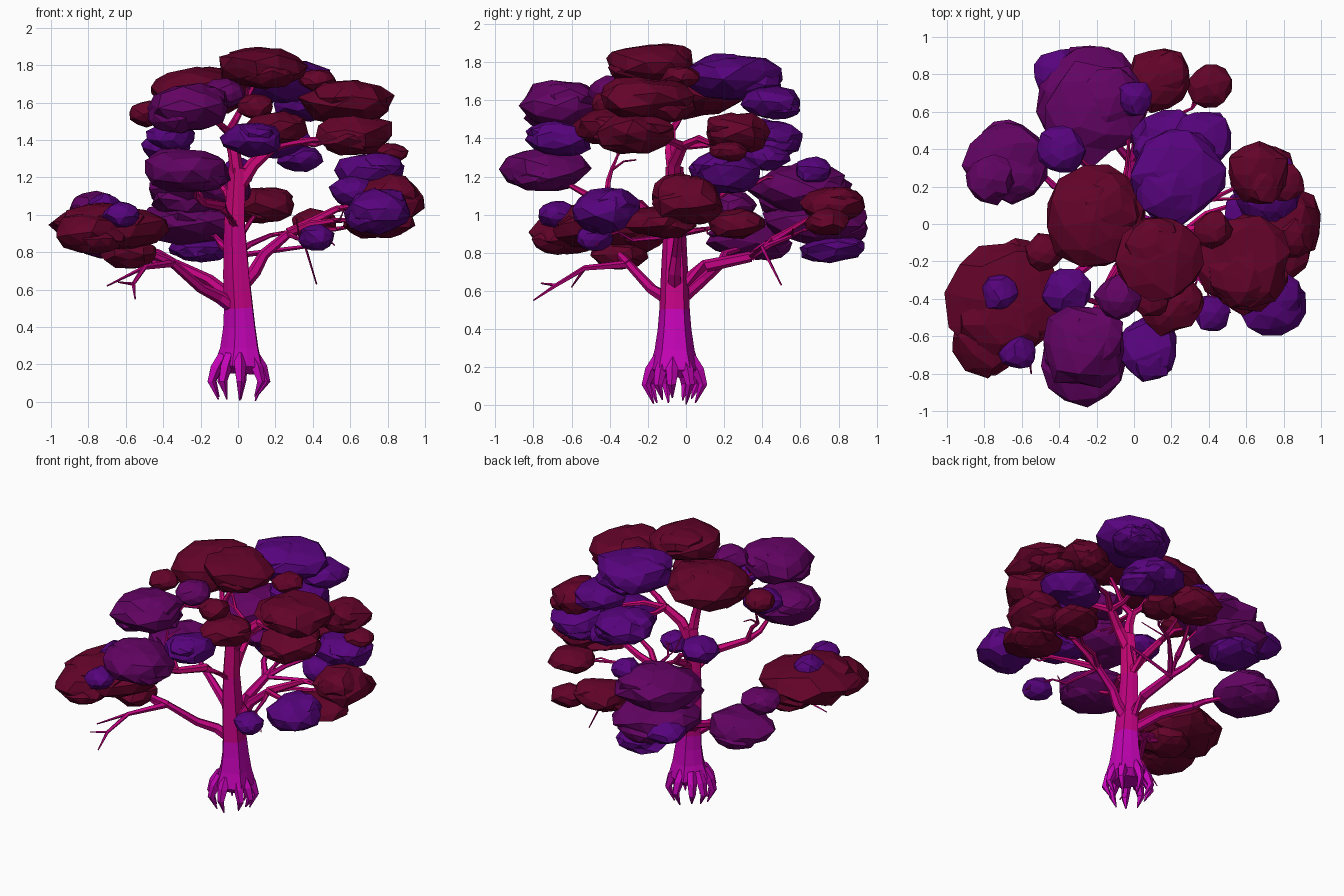
import bpy, bmesh, math, random
from mathutils import Euler, Vector, noise

random.seed(4)
cube = bpy.data.objects.get("Cube")
if cube:
    bpy.data.objects.remove(cube, do_unlink=True)


def make_material(name, red, green, blue):
    material = bpy.data.materials.new(name)
    colour = (red, green, blue, 1)
    material.diffuse_color = colour
    material.use_nodes = True
    material.node_tree.nodes["Principled BSDF"].inputs["Base Color"].default_value = colour
    return material


RED = make_material("crimson leaves", .127, .001, .022)
PLUM = make_material("plum leaves", .122, .001, .122)
VIOLET = make_material("violet leaves", .095, .001, .205)
BARK = [make_material("magenta bark", .56, .001, .47),
        make_material("rose bark", .55, .001, .23),
        make_material("pink bark", .6, .002, .19)]


def finish(name, bm, materials):
    """Turn a bmesh into a flat shaded object."""
    bmesh.ops.recalc_face_normals(bm, faces=bm.faces)
    mesh = bpy.data.meshes.new(name)
    bm.to_mesh(mesh)
    bm.free()
    for material in materials:
        mesh.materials.append(material)
    obj = bpy.data.objects.new(name, mesh)
    bpy.context.collection.objects.link(obj)


def tube(bm, points, radii, sides=6, ridge=0):
    """Sweep a tapering polygon along a path; ridge makes a fluted section."""
    rings = []
    for i, point in enumerate(points):
        before, after = points[max(i - 1, 0)], points[min(i + 1, len(points) - 1)]
        along = (after - before).normalized()
        helper = Vector((0, 1, 0)) if abs(along.y) < .8 else Vector((1, 0, 0))
        across = along.cross(helper).normalized()
        other = along.cross(across)
        ring = []
        for k in range(sides):
            angle = math.tau * k / sides
            radius = radii[i] * (1 + ridge * (-1) ** k)
            ring.append(bm.verts.new(
                point + (across * math.cos(angle) + other * math.sin(angle)) * radius))
        rings.append(ring)
    for low, high in zip(rings, rings[1:]):
        for k in range(sides):
            n = (k + 1) % sides
            bm.faces.new((low[k], low[n], high[n], high[k]))
    bm.faces.new(rings[0])
    bm.faces.new(rings[-1])


def finish_bark(name, bm):
    """Colour bark in bands by height."""
    for face in bm.faces:
        height = face.calc_center_median().z
        face.material_index = 0 if height < .5 else 1 if height < .9 else 2
    finish(name, bm, BARK)


# Foliage: irregular flattened faceted lumps, the large clumps made of several
clumps = {}


def lump(bm, centre, radius, height):
    turn = Euler([random.uniform(0, math.tau) for axis in "xyz"]).to_matrix()
    for v in bmesh.ops.create_icosphere(bm, subdivisions=2, radius=1)["verts"]:
        unit = turn @ v.co
        bump = 1 + .2 * noise.noise(unit * 1.6 + centre * 9) + random.uniform(-.06, .06)
        v.co = centre + Vector((unit.x * radius, unit.y * radius, unit.z * height)) * bump


def clump(name, material, x, y, z, radius, height):
    centre = Vector((x, y, z))
    clumps[name] = centre
    bm = bmesh.new()
    lump(bm, centre, radius, height)
    if radius > .15:
        angle = random.uniform(0, math.tau)
        for side in (-1, 1):
            offset = Vector((math.cos(angle) * radius, math.sin(angle) * radius, height))
            lump(bm, centre + offset * .3 * side, radius * .7, height * .72)
    finish(name, bm, [material])


# Upper crown
clump("top_crown", RED, .13, -.18, 1.79, .23, .11)
clump("top_right_crown", RED, -.21, .04, 1.65, .27, .14)
clump("top_right_tuft", RED, -.48, -.15, 1.54, .1, .07)
clump("top_left_crown", RED, .59, -.2, 1.6, .25, .12)
clump("top_left_under", RED, .61, -.27, 1.43, .21, .11)
clump("top_left_tuft", RED, .42, -.03, 1.72, .1, .06)
clump("top_front_pad", RED, .2, -.42, 1.46, .17, .09)
clump("top_front_tuft", RED, .09, -.4, 1.58, .1, .07)
clump("left_upper_pad", RED, .67, .27, 1.43, .17, .1)
clump("left_upper_tuft", RED, .81, .22, 1.33, .1, .06)
clump("top_back_crown", VIOLET, .22, .26, 1.72, .26, .12)
clump("top_back_side", VIOLET, .36, .45, 1.59, .16, .09)
clump("top_back_under", VIOLET, .19, .42, 1.4, .2, .1)
clump("back_low_tuft", VIOLET, .33, .42, 1.3, .12, .07)
clump("back_right_pad", VIOLET, -.39, .4, 1.37, .13, .08)
clump("right_small_pad", VIOLET, -.36, -.36, 1.42, .13, .08)
clump("front_violet_pad", VIOLET, .08, -.67, 1.4, .17, .09)
clump("top_front_plum", PLUM, -.08, -.39, 1.65, .12, .08)
clump("front_upper_crown", PLUM, -.27, -.65, 1.57, .23, .13)
clump("front_lower_crown", PLUM, -.27, -.74, 1.24, .23, .12)

# Right side, low
clump("right_crown", RED, -.68, -.4, .93, .32, .13)
clump("right_front_crown", RED, -.79, -.61, .9, .2, .11)
clump("right_under", RED, -.58, -.35, .79, .15, .08)
clump("right_top_tuft", VIOLET, -.72, -.37, 1.04, .1, .07)
clump("right_front_tuft", VIOLET, -.62, -.68, 1, .1, .07)
clump("right_back_crown", PLUM, -.67, .34, .87, .22, .11)
clump("right_back_tuft", PLUM, -.77, .24, 1.05, .13, .08)

# Back, low
clump("back_crown", PLUM, -.21, .6, 1.13, .27, .14)
clump("back_lower_crown", PLUM, -.25, .69, .96, .28, .12)
clump("back_violet_side", VIOLET, -.4, .8, .94, .14, .08)
clump("back_violet_under", VIOLET, -.2, .77, .82, .17, .07)
clump("back_violet_tuft", VIOLET, 0, .67, 1.23, .1, .07)
clump("back_red_pad", RED, .13, .78, 1.05, .17, .1)
clump("back_left_red_tuft", RED, .41, .74, .96, .12, .07)

# Left side, low
clump("left_crown", RED, .82, 0, 1.08, .19, .13)
clump("left_under", RED, .75, -.14, .96, .19, .08)
clump("left_back_red", RED, .72, .26, .95, .15, .08)
clump("left_front_violet", VIOLET, .74, -.42, 1.02, .18, .12)
clump("left_front_tuft", VIOLET, .42, -.48, .88, .1, .07)
clump("left_back_violet", VIOLET, .71, .2, 1.22, .19, .11)
clump("left_inner_violet", VIOLET, .62, .06, 1.12, .13, .09)

# Trunk: fluted, flaring to the base
FOOT = Vector((0, -.06, 0))
profile = [(.15, .09), (.19, .13), (.29, .102), (.4, .086), (.5, .078),
           (.68, .07), (.95, .056), (1.25, .046)]
bm = bmesh.new()
tube(bm, [FOOT + Vector((.015 * math.sin(z * 5), 0, z)) for z, r in profile],
     [r for z, r in profile], sides=10, ridge=.08)
finish_bark("trunk", bm)

# Claw-like roots around the base
bm = bmesh.new()
count = 9
for i in range(count):
    angle = math.tau * (i + random.uniform(-.2, .2)) / count
    out = Vector((math.cos(angle), math.sin(angle), 0))
    up = Vector((0, 0, 1))
    drop = random.uniform(0, .04)
    tube(bm, [FOOT + out * .085 + up * .25, FOOT + out * .125 + up * .18,
              FOOT + out * .15 + up * .11, FOOT + out * .11 + up * (.005 + drop)],
         [.03, .034, .024, .004], sides=5)
finish_bark("roots", bm)


# Limbs: thick bent arms leaving the trunk
def limb(name, start, thickness, *bends):
    bm = bmesh.new()
    points = [FOOT + Vector((0, 0, start))] + [Vector(bend) for bend in bends]
    tube(bm, points, [thickness * (1 - .15 * i) for i in range(len(points))])
    finish_bark(name, bm)
    return points[-1]


# Branches: kinked, from a limb end into a clump, with side twigs
def branch(target, base, thickness, rise=1):
    bm = bmesh.new()
    end = clumps[target]
    steps = 4
    points = []
    for i in range(steps + 1):
        t = i / steps
        point = base.lerp(end, t)
        point.z = base.z + (end.z - base.z) * t ** rise
        if 0 < i < steps:
            point += Vector([random.uniform(-.025, .025) for axis in "xyz"])
        points.append(point)
    tube(bm, points, [thickness * (1 - .8 * i / steps) for i in range(steps + 1)])
    for i in (2, 3):
        side = (end - base).cross(Vector((0, 0, random.choice((-1, 1))))).normalized()
        reach = (points[i + 1] - points[i]) + side * .08
        elbow = points[i] + reach * .6
        tip = elbow + reach * .6 + Vector((0, 0, random.uniform(-.05, .08)))
        tube(bm, [points[i], elbow, tip], [thickness * .4, thickness * .3, .004], sides=4)
    finish_bark(target + "_branch", bm)


right_end = limb("right_limb", .49, .04, (-.1, -.1, .56), (-.2, -.18, .61), (-.35, -.3, .74))
branch("right_crown", right_end, .026)
branch("right_under", right_end, .02)

right_back_end = limb("right_back_limb", .53, .036, (-.15, .08, .65), (-.34, .18, .74))
branch("right_back_crown", right_back_end, .024)

back_end = limb("back_limb", .6, .04, (0, .1, .73), (-.02, .34, .78))
branch("back_lower_crown", back_end, .024)
branch("back_red_pad", back_end, .026)
branch("back_left_red_tuft", back_end, .02)

left_end = limb("left_limb", .6, .042, (.09, -.06, .7), (.14, -.05, .79), (.27, -.04, .9))
branch("left_crown", left_end, .03, .7)
branch("left_front_violet", left_end, .024)
branch("left_front_tuft", left_end, .016)
branch("left_back_red", left_end, .02)

front_end = limb("front_limb", .92, .034, (-.09, -.24, 1.05), (-.19, -.42, 1.07))
branch("front_lower_crown", front_end, .022, 1.4)
branch("right_small_pad", front_end, .018)

back_upper_end = limb("back_upper_limb", .95, .032, (-.03, .07, 1.05), (-.06, .2, 1.12))
branch("back_violet_tuft", back_upper_end, .016)
branch("back_right_pad", back_upper_end, .02)

fork_left_end = limb("fork_left_limb", 1.15, .042, (.08, -.06, 1.27), (.18, -.02, 1.36))
branch("left_upper_pad", fork_left_end, .024)
branch("top_left_under", fork_left_end, .026, .7)
branch("top_back_under", fork_left_end, .022)

fork_right_end = limb("fork_right_limb", 1.17, .04, (-.02, -.08, 1.33), (-.05, -.08, 1.44))
branch("top_right_crown", fork_right_end, .022)
branch("top_crown", fork_right_end, .024)
branch("front_upper_crown", fork_right_end, .02)

# Bare forked twigs hanging out at the front right and at the back
bm = bmesh.new()
fork = Vector((-.5, -.53, .72))
elbow = Vector((-.56, -.68, .63))
tube(bm, [right_end, fork, elbow, Vector((-.55, -.8, .55))],
     [.022, .015, .011, .004], sides=5)
tube(bm, [fork, Vector((-.7, -.6, .62))], [.011, .004], sides=4)
tube(bm, [elbow, Vector((-.64, -.76, .64))], [.009, .004], sides=4)
tube(bm, [back_end, Vector((.36, .4, .83)), Vector((.42, .5, .63))],
     [.016, .011, .004], sides=4)
finish_bark("bare_twigs", bm)
